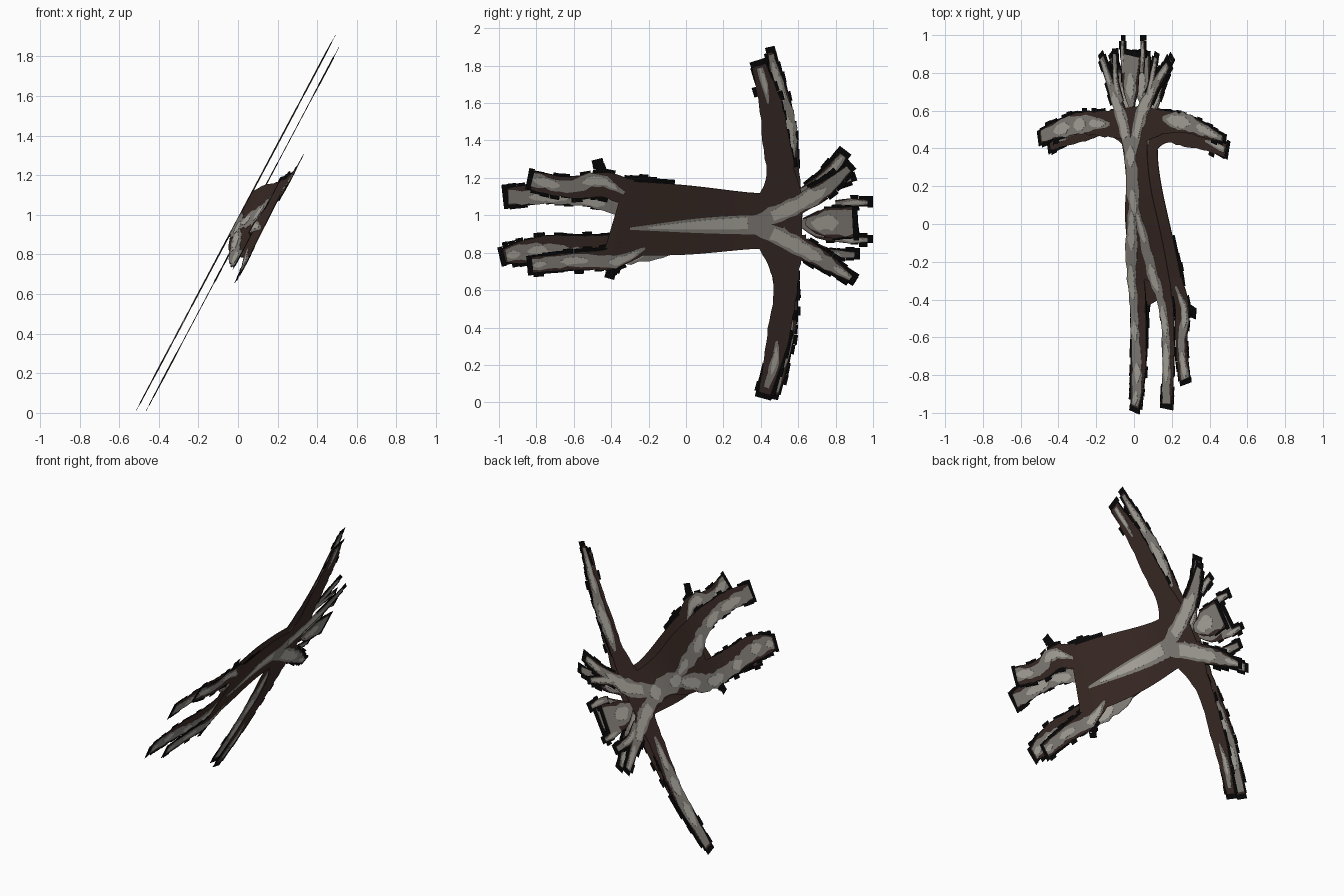
import bpy
import random
from mathutils import Vector

random.seed(4)
if "Cube" in bpy.data.objects:
    bpy.data.objects.remove(bpy.data.objects["Cube"])


def material(name, rgb):
    m = bpy.data.materials.new(name)
    m.use_nodes = True
    m.diffuse_color = (*rgb, 1)
    b = m.node_tree.nodes["Principled BSDF"]
    b.inputs["Base Color"].default_value = (*rgb, 1)
    b.inputs["Roughness"].default_value = 0.9
    return m


BLACK = material("black fringe", (0.003, 0.003, 0.003))
BROWN = material("dark brown hide", (0.052, 0.029, 0.023))
MID = material("mid grey fur", (0.29, 0.27, 0.245))
LIGHT = material("light grey fur", (0.52, 0.495, 0.44))
NORMAL = Vector((0.883, 0, -0.469))
LAYER = {"back": 0.98, "front": 0.885}
HALF_THICK = {BLACK: 0.001, BROWN: 0.002, MID: 0.003, LIGHT: 0.004}


def place(layer, y, z, lift):
    """Put a point of the flat pattern on the slanted, gently curved sheet."""
    t = min(1, max(0, (0.38 - y) / 0.9))
    bend = 0.11 * t * t * (3 - 2 * t)
    return Vector(((z - LAYER[layer]) / 1.885 + bend, y, z)) + NORMAL * lift


def sample(path, step=0.035):
    """Smooth curve through (y, z, half width) points."""
    p = [Vector(q) for q in path]
    p = [2 * p[0] - p[1]] + p + [2 * p[-1] - p[-2]]
    out = []
    for a, b, c, d in zip(p, p[1:], p[2:], p[3:]):
        n = max(2, int((c - b).length / step))
        for i in range(n):
            t = i / n
            out.append(b + 0.5 * t * (c - a + t * (2*a - 5*b + 4*c - d + t * (3*b - 3*c + d - a))))
    return out + [p[-2]]


def side_vectors(pts):
    out = []
    for i in range(len(pts)):
        d = pts[min(i + 1, len(pts) - 1)] - pts[max(i - 1, 0)]
        out.append(Vector((-d.y, d.x)).normalized())
    return out


def slab(name, layer, strips, mat):
    """Thin solid from strips, each a list of (left, right) pattern points."""
    verts, faces, h = [], [], HALF_THICK[mat]
    for strip in strips:
        base = len(verts)
        for l, r in strip:
            for q, s in ((l, h), (r, h), (r, -h), (l, -h)):
                verts.append(place(layer, q.x, q.y, s))
        for i in range(len(strip) - 1):
            a = base + 4 * i
            for k in range(4):
                j = (k + 1) % 4
                faces.append((a + k, a + j, a + 4 + j, a + 4 + k))
        e = len(verts) - 4
        faces += [(base + 3, base + 2, base + 1, base), (e, e + 1, e + 2, e + 3)]
    me = bpy.data.meshes.new(name)
    me.from_pydata(verts, [], faces)
    me.materials.append(mat)
    ob = bpy.data.objects.new(name, me)
    bpy.context.collection.objects.link(ob)


def ribbon(name, layer, path, mat, wobble=0.0):
    pts = sample(path)
    strip = []
    for p, s in zip(pts, side_vectors(pts)):
        c, w = p.xy, max(p.z, 0.002)
        strip.append((c + s * w * (1 + random.uniform(-wobble, wobble)),
                      c - s * w * (1 + random.uniform(-wobble, wobble))))
    slab(name, layer, [strip], mat)


def fringe(name, layer, path, starts, reach):
    """Stepped ragged edge; starts gives where each side begins."""
    pts = sample(path, 0.045)
    sides = side_vectors(pts)
    tip = pts[-1] + (pts[-1] - pts[-2]).normalized() * 0.03
    pts.append(tip)
    sides.append(sides[-1])
    strips = []
    for i in range(len(pts) - 1):
        t = i / (len(pts) - 1)
        a, b, s = pts[i].xy, pts[i + 1].xy, sides[i]
        w = max(pts[i].z, 0.01)
        l, r = [w * 0.9 + (random.uniform(0.2, 1) * reach if t >= k else -0.01) for k in starts]
        strips.append([(a + s * l, a - s * r), (b + s * l, b - s * r)])
    slab(name, layer, strips, BLACK)


def streak(name, layer, path):
    """Grey fur band with broken lighter patches along its middle."""
    ribbon(name, layer, path, MID, 0.2)
    pts = sample(path)
    i = 1
    while i < len(pts) - 2:
        n = random.randint(4, 7)
        part = pts[i:i + n]
        if len(part) > 2:
            inner = [(p.x, p.y, p.z * f) for p, f in zip(part, [0.15] + [0.6] * (len(part) - 2) + [0.1])]
            ribbon(name + "_highlight", layer, inner, LIGHT, 0.25)
        i += n + random.randint(0, 2)


def limb(name, layer, path, starts, reach=0.035):
    fringe(name + "_fringe", layer, path, starts, reach)
    ribbon(name, layer, path, BROWN, 0.06)


# Body sheets, the back one narrower near the shoulders
ribbon("front_body", "front", [(0.62, 0.97, 0.10), (0.5, 0.97, 0.15), (0.35, 0.97, 0.15),
                               (0, 0.975, 0.185), (-0.3, 0.985, 0.195), (-0.38, 1.0, 0.18)], BROWN)
ribbon("back_body", "back", [(0.62, 0.97, 0.10), (0.5, 0.98, 0.13), (0.35, 1.0, 0.115),
                             (0.2, 1.005, 0.12), (0, 0.985, 0.165), (-0.3, 0.965, 0.195)], BROWN)
fringe("body_edge_fringe", "front", [(-0.06, 1.172, 0.01), (-0.3, 1.19, 0.01)], (0, 0), 0.025)

# Arms
limb("front_upper_arm", "front", [(0.51, 1.05, 0.14), (0.51, 1.2, 0.08), (0.48, 1.4, 0.07),
                                  (0.45, 1.6, 0.058), (0.39, 1.80, 0.035)], (0.75, 0.2), 0.03)
limb("front_lower_arm", "front", [(0.51, 0.88, 0.14), (0.53, 0.7, 0.075), (0.525, 0.55, 0.06),
                                  (0.49, 0.35, 0.058), (0.46, 0.2, 0.045), (0.42, 0.05, 0.03)], (0.2, 0.75), 0.03)
limb("back_upper_arm", "back", [(0.53, 1.05, 0.10), (0.54, 1.3, 0.06), (0.53, 1.5, 0.05),
                                (0.49, 1.7, 0.035), (0.45, 1.87, 0.012)], (0.8, 0.2), 0.022)
limb("back_lower_arm", "back", [(0.53, 0.87, 0.08), (0.53, 0.65, 0.065), (0.53, 0.42, 0.055),
                                (0.50, 0.22, 0.045), (0.46, 0.05, 0.03)], (0.2, 0.6), 0.03)
streak("back_upper_arm_fur", "back", [(0.56, 1.27, 0.01), (0.545, 1.4, 0.045), (0.53, 1.55, 0.042), (0.455, 1.86, 0.012)])
streak("back_lower_arm_fur", "back", [(0.53, 0.74, 0.01), (0.53, 0.5, 0.048), (0.51, 0.3, 0.045), (0.465, 0.06, 0.028)])
streak("front_upper_arm_fur", "front", [(0.44, 1.6, 0.005), (0.42, 1.7, 0.02), (0.395, 1.79, 0.016)])
streak("front_lower_arm_fur", "front", [(0.485, 0.33, 0.005), (0.475, 0.22, 0.022), (0.43, 0.08, 0.016)])

# Legs as hide outline and fur band: the back pair is longer and closer together
legs = {
    ("front", "upper_leg"): (
        [(-0.3, 1.12, 0.07), (-0.45, 1.165, 0.065), (-0.62, 1.15, 0.055), (-0.82, 1.185, 0.048)],
        [(-0.33, 1.12, 0.008), (-0.47, 1.19, 0.035), (-0.64, 1.155, 0.034), (-0.82, 1.195, 0.033)]),
    ("front", "lower_leg"): (
        [(-0.25, 0.84, 0.06), (-0.4, 0.77, 0.055), (-0.6, 0.755, 0.045), (-0.82, 0.735, 0.04)],
        [(-0.22, 0.825, 0.006), (-0.38, 0.755, 0.032), (-0.6, 0.76, 0.032), (-0.82, 0.735, 0.028)]),
    ("back", "upper_leg"): (
        [(-0.3, 1.08, 0.08), (-0.5, 1.115, 0.055), (-0.75, 1.12, 0.05), (-0.95, 1.10, 0.045)],
        [(0.1, 0.95, 0.02), (-0.1, 0.98, 0.045), (-0.25, 1.0, 0.05), (-0.4, 1.05, 0.04),
         (-0.6, 1.095, 0.036), (-0.95, 1.10, 0.036)]),
    ("back", "lower_leg"): (
        [(-0.25, 0.84, 0.07), (-0.5, 0.82, 0.07), (-0.75, 0.82, 0.07), (-0.9, 0.80, 0.055), (-0.97, 0.785, 0.035)],
        [(0.1, 0.92, 0.025), (-0.1, 0.845, 0.05), (-0.3, 0.785, 0.042), (-0.55, 0.785, 0.038),
         (-0.8, 0.81, 0.045), (-0.96, 0.785, 0.035)]),
}
for (layer, name), (hide, fur) in legs.items():
    limb(layer + "_" + name, layer, hide, (0.12, 0.12), 0.03)
    streak(layer + "_" + name + "_fur", layer, fur)
for name, z, end in (("upper_leg_tuft", 1.2, 1.27), ("lower_leg_tuft", 0.75, 0.69)):
    y = -0.47 if end > z else -0.4
    fringe(name, "front", [(y + 0.03, z, 0.03), (y + 0.01, (z + end) / 2, 0.025), (y, end, 0.02)], (0, 0), 0.02)

# Fanned prongs and the broad middle flap at the far end
prongs = {
    ("front", "upper_prong"): [(0.55, 1.03, 0.05), (0.68, 1.10, 0.05), (0.78, 1.17, 0.035), (0.87, 1.25, 0.018)],
    ("front", "lower_prong"): [(0.5, 0.90, 0.05), (0.63, 0.82, 0.055), (0.76, 0.745, 0.04), (0.88, 0.665, 0.015)],
    ("front", "middle_flap"): [(0.64, 0.97, 0.02), (0.70, 0.96, 0.06), (0.78, 0.96, 0.08), (0.89, 0.965, 0.08)],
    ("back", "upper_prong"): [(0.53, 1.04, 0.05), (0.66, 1.13, 0.04), (0.76, 1.22, 0.033), (0.84, 1.32, 0.022)],
    ("back", "lower_prong"): [(0.53, 0.90, 0.05), (0.66, 0.80, 0.045), (0.77, 0.73, 0.03), (0.88, 0.66, 0.02)],
    ("back", "upper_side_prong"): [(0.66, 1.12, 0.03), (0.76, 1.16, 0.025), (0.88, 1.2, 0.015)],
    ("back", "lower_side_prong"): [(0.64, 0.85, 0.03), (0.76, 0.80, 0.025), (0.90, 0.79, 0.015)],
    ("back", "middle_flap"): [(0.62, 0.96, 0.025), (0.70, 0.95, 0.07), (0.80, 0.95, 0.085), (0.89, 0.96, 0.085)],
    ("back", "flap_tip_upper"): [(0.80, 1.06, 0.02), (0.88, 1.07, 0.02), (0.97, 1.07, 0.012)],
    ("back", "flap_tip_lower"): [(0.80, 0.88, 0.02), (0.88, 0.87, 0.02), (0.97, 0.87, 0.012)],
}
for (layer, name), path in prongs.items():
    limb(layer + "_" + name, layer, path, (0.3, 0.3), 0.028)
    streak(layer + "_" + name + "_fur", layer, [(y, z, w * 0.8) for y, z, w in path])

# Fur along the spine, splitting into a V towards the prongs
for layer in LAYER:
    for name, z, far in (("upper", 1.0, 1.06), ("lower", 0.905, 0.835)):
        shoulder = [(0.33, 0.95, 0.03), (0.46, z, 0.045), (0.60, far, 0.045), (0.68, 2 * far - z + 0.01, 0.03)]
        ribbon(layer + "_" + name + "_shoulder_fur", layer, shoulder, MID, 0.1)
        ribbon(layer + "_" + name + "_shoulder_highlight", layer,
               [(y, c, w * 0.65) for y, c, w in shoulder[1:]], LIGHT, 0.2)
ribbon("front_spine_fur", "front", [(0.42, 0.95, 0.05), (0.3, 0.95, 0.05), (0.05, 0.945, 0.038), (-0.3, 0.93, 0.006)], MID)
ribbon("front_spine_highlight", "front", [(0.33, 0.96, 0.032), (0.1, 0.95, 0.025), (-0.2, 0.935, 0.006)], LIGHT)
streak("back_spine_fur", "back", [(0.45, 0.95, 0.06), (0.3, 0.95, 0.055), (0.15, 0.94, 0.055), (0.05, 0.93, 0.05)])
